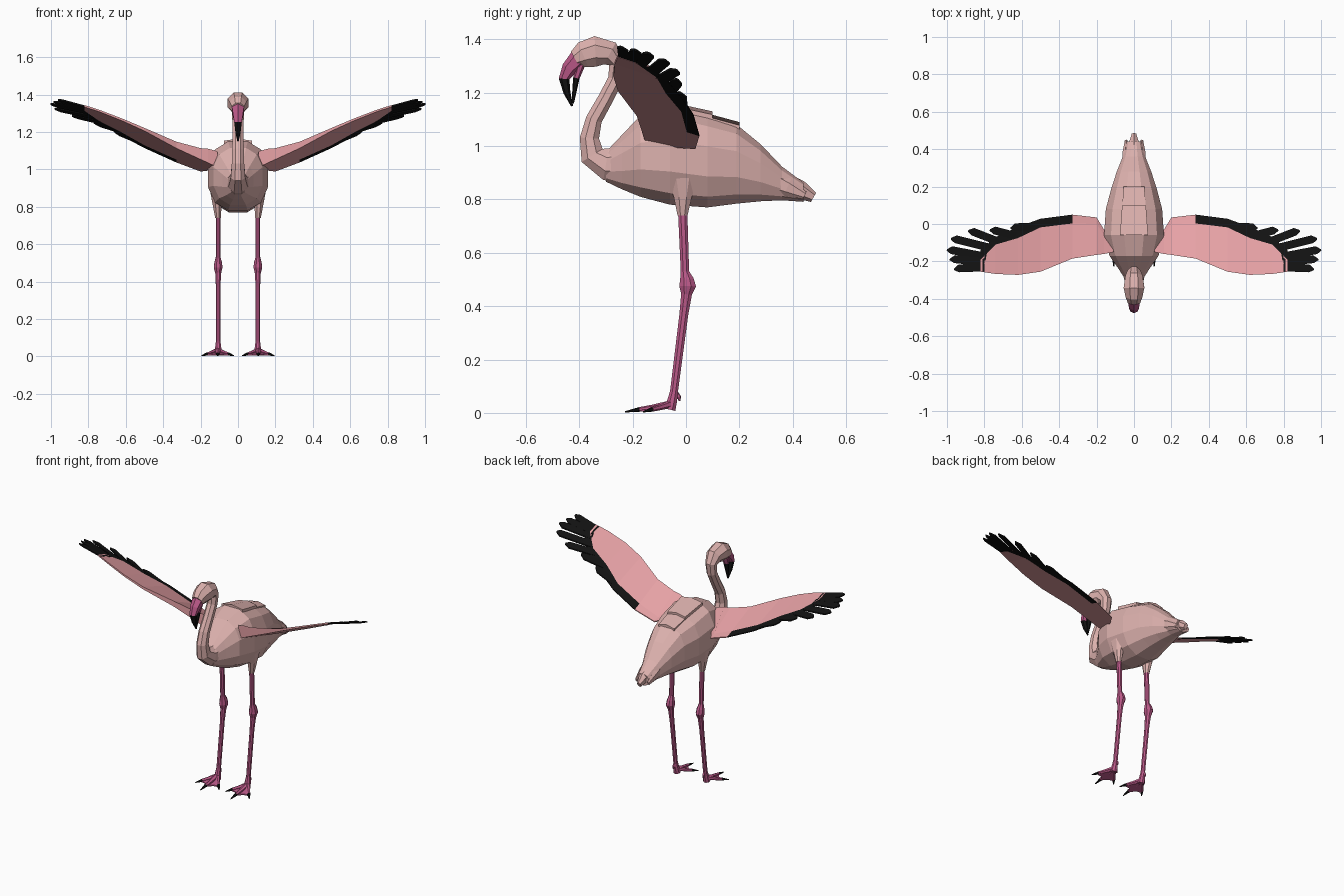
import bpy, bmesh, math
from mathutils import Vector

if "Cube" in bpy.data.objects:
    bpy.data.objects.remove(bpy.data.objects["Cube"])


def mat(name, rgb):
    m = bpy.data.materials.new(name)
    m.diffuse_color = (*rgb, 1)
    m.use_nodes = True
    m.node_tree.nodes["Principled BSDF"].inputs["Base Color"].default_value = m.diffuse_color
    return m


PALE = mat("pale_pink", (0.72, 0.44, 0.42))
ROSE = mat("rose_pink", (0.80, 0.36, 0.38))
LEG = mat("magenta_pink", (0.50, 0.10, 0.25))
BLACK = mat("black", (0.006, 0.006, 0.006))


def finish(bm, name, mats, mirror=False):
    bmesh.ops.recalc_face_normals(bm, faces=bm.faces)
    me = bpy.data.meshes.new(name)
    bm.to_mesh(me)
    bm.free()
    for m in mats:
        me.materials.append(m)
    ob = bpy.data.objects.new(name, me)
    bpy.context.collection.objects.link(ob)
    if mirror:
        ob.modifiers.new("mirror", 'MIRROR')
    return ob


def skin(bm, rings, rule=lambda i, j: 0):
    """Join closed rings of points; rule(segment, side) gives the material."""
    vs = [[bm.verts.new(p) for p in r] for r in rings]
    n = len(vs[0])
    for i in range(len(vs) - 1):
        for j in range(n):
            k = (j + 1) % n
            f = bm.faces.new((vs[i][j], vs[i][k], vs[i + 1][k], vs[i + 1][j]))
            f.material_index = rule(i, j)
    bm.faces.new(vs[0]).material_index = rule(0, 0)
    bm.faces.new(vs[-1]).material_index = rule(len(vs) - 2, 0)


def tube(bm, pts, n=8, power=1.0, axis=None, black_from=99):
    """Loft of (x, y, z, side radius, up radius) stations."""
    ps = [Vector(p[:3]) for p in pts]
    rings = []
    for i, p in enumerate(pts):
        t = axis or (ps[min(i + 1, len(ps) - 1)] - ps[max(i - 1, 0)]).normalized()
        side = (Vector((1, 0, 0)) - t * t.x).normalized()
        up = side.cross(t)
        ring = []
        for k in range(n):
            a = 2 * math.pi * (k + 0.5) / n
            c, s = math.cos(a), math.sin(a)
            c = math.copysign(abs(c) ** power, c)
            s = math.copysign(abs(s) ** power, s)
            ring.append(ps[i] + side * c * p[3] + up * s * p[4])
        rings.append(ring)
    skin(bm, rings, lambda i, j: int(i >= black_from))


def plate(bm, pts, thick):
    """Thin slab under a 3D outline."""
    low = [Vector(p) - Vector((0, 0, thick)) for p in pts]
    skin(bm, [pts, low])


# body: vertical sections (y, top, bottom, half width)
SECTIONS = [(-.30, .98, .865, .045), (-.24, 1.045, .835, .085), (-.17, 1.12, .805, .135),
            (-.06, 1.155, .775, .165), (.08, 1.12, .765, .155), (.19, 1.085, .78, .125),
            (.28, 1.01, .79, .095), (.36, .925, .795, .062), (.44, .865, .79, .04)]
bm = bmesh.new()
tube(bm, [(0, y, (a + b) / 2, w, (a - b) / 2) for y, a, b, w in SECTIONS],
     n=12, power=.85, axis=Vector((0, 1, 0)))
finish(bm, "body", [PALE])

# back feathers: overlapping slabs down the spine
bm = bmesh.new()
for w, y0, z0, y1, z1 in ((.075, -.06, 1.165, .10, 1.13), (.065, .07, 1.125, .20, 1.09)):
    plate(bm, [(-w, y0, z0 - .012), (0, y0, z0), (w, y0, z0 - .012),
               (w * .85, y1, z1 - .012), (0, y1, z1), (-w * .85, y1, z1 - .012)], .03)
finish(bm, "back_feathers", [PALE])

# tail: centre feather and two side feathers
bm = bmesh.new()
tube(bm, [(0, .34, .87, .04, .045), (0, .43, .835, .03, .035), (0, .478, .808, .014, .02)], n=6)
for s in (-1, 1):
    tube(bm, [(s * .04, .30, .88, .03, .05), (s * .045, .38, .845, .018, .035),
              (s * .042, .445, .815, .008, .015)], n=6)
finish(bm, "tail", [PALE])

# neck and head in one loft
NECK = [(-.20, .94, .08, .09), (-.30, .932, .055, .065), (-.352, .965, .042, .05),
        (-.362, 1.03, .036, .039), (-.345, 1.10, .034, .033), (-.30, 1.18, .032, .031),
        (-.264, 1.25, .032, .031), (-.257, 1.31, .036, .034), (-.285, 1.347, .05, .05),
        (-.34, 1.355, .06, .062), (-.385, 1.342, .048, .054), (-.415, 1.325, .036, .036)]
bm = bmesh.new()
tube(bm, [(0, *p) for p in NECK])
finish(bm, "neck_and_head", [PALE])

# beak: upper and lower halves with black ends
bm = bmesh.new()
tube(bm, [(0, -.40, 1.33, .038, .037), (0, -.438, 1.29, .031, .029), (0, -.457, 1.252, .023, .02),
          (0, -.446, 1.20, .016, .013), (0, -.427, 1.15, .004, .004)], n=6, black_from=2)
finish(bm, "upper_beak", [LEG, BLACK])
bm = bmesh.new()
tube(bm, [(0, -.392, 1.31, .027, .016), (0, -.411, 1.255, .02, .012),
          (0, -.417, 1.215, .014, .009), (0, -.424, 1.16, .004, .004)], n=6, black_from=1)
finish(bm, "lower_beak", [LEG, BLACK])


# wings: a tilted plane, thick at the root, drooping slightly at the tips
def wz(x, y, lift=0):
    return Vector((x, y, .918 + .41 * x - .324 * y - .15 * max(0, x - .8) + lift))


# stations: x, leading edge, start of dark band, trailing edge, front thickness
WING = [(.11, -.15, -.08, -.04, .085), (.16, -.16, -.06, -.03, .075), (.20, -.165, 0, .035, .06),
        (.33, -.185, .003, .05, .035), (.50, -.255, -.018, .028, .016),
        (.62, -.272, -.075, -.015, .012), (.74, -.267, -.11, -.07, .01), (.82, -.255, -.19, -.14, .01)]
bm = bmesh.new()
skin(bm, [[wz(x, a), wz(x, a, t), wz(x, b, .01), wz(x, c, .006), wz(x, c), wz(x, b)]
          for x, a, b, c, t in WING],
     lambda i, j: int(i >= 3 and j in (2, 3, 4)))
finish(bm, "wing", [ROSE, BLACK], mirror=True)

# flight feathers: pointed slabs from base to tip
FEATHERS = [(.80, -.232, .962, -.238), (.80, -.205, .985, -.185), (.79, -.175, 1.0, -.135),
            (.76, -.13, .978, -.075), (.71, -.10, .885, -.032), (.63, -.065, .77, -.028),
            (.53, -.015, .66, -.018)]
bm = bmesh.new()
for bx, by, tx, ty in FEATHERS:
    d = Vector((tx - bx, ty - by)).normalized() * .021
    nx, ny = -d.y, d.x
    mx, my = tx - d.x * 1.2, ty - d.y * 1.2
    plate(bm, [wz(bx + nx, by + ny, .009), wz(mx + nx, my + ny, .009),
               wz(tx, ty, .009), wz(tx - nx * .4, ty - ny * .4, .009),
               wz(mx - nx, my - ny, .009), wz(bx - nx, by - ny, .009)], .008)
finish(bm, "flight_feathers", [BLACK], mirror=True)

# thighs
bm = bmesh.new()
tube(bm, [(.09, -.01, .97, .05, .085), (.11, -.012, .88, .043, .065),
          (.111, -.012, .81, .026, .037), (.107, -.013, .74, .016, .02)])
finish(bm, "thigh", [PALE], mirror=True)

# legs with a knobbly joint
bm = bmesh.new()
tube(bm, [(.106, -.013, .77, .014, .019), (.106, -.004, .53, .014, .017),
          (.106, .003, .50, .022, .028), (.106, .006, .475, .025, .034),
          (.106, .002, .445, .017, .022), (.106, -.008, .37, .013, .018),
          (.106, -.045, .08, .013, .016), (.106, -.052, .045, .018, .02),
          (.106, -.06, .012, .022, .022)])
tube(bm, [(.106, -.04, .08, .008, .008), (.106, -.026, .06, .008, .008),
          (.106, -.024, .045, .004, .004)], n=5)
finish(bm, "leg", [LEG], mirror=True)

# feet: three toes with black claws
bm = bmesh.new()
TOES = [(-.085, -.16), (0, -.228), (.085, -.16)]
for dx, y in TOES:
    def along(f, z, r):
        return (.108 + dx * f, -.06 + (y + .06) * f, z, r, r * .8)
    tube(bm, [along(0, .032, .018), along(.4, .02, .013), along(.68, .013, .011),
              along(1, .004, .003)], n=6, black_from=2)
finish(bm, "toes", [LEG, BLACK], mirror=True)

# webbing between the toes
bm = bmesh.new()
plate(bm, [(.108, -.045, .036), (.044, -.135, .012), (.078, -.14, .012), (.108, -.178, .014),
           (.138, -.14, .012), (.172, -.135, .012)], .008)
finish(bm, "foot_webbing", [LEG], mirror=True)
